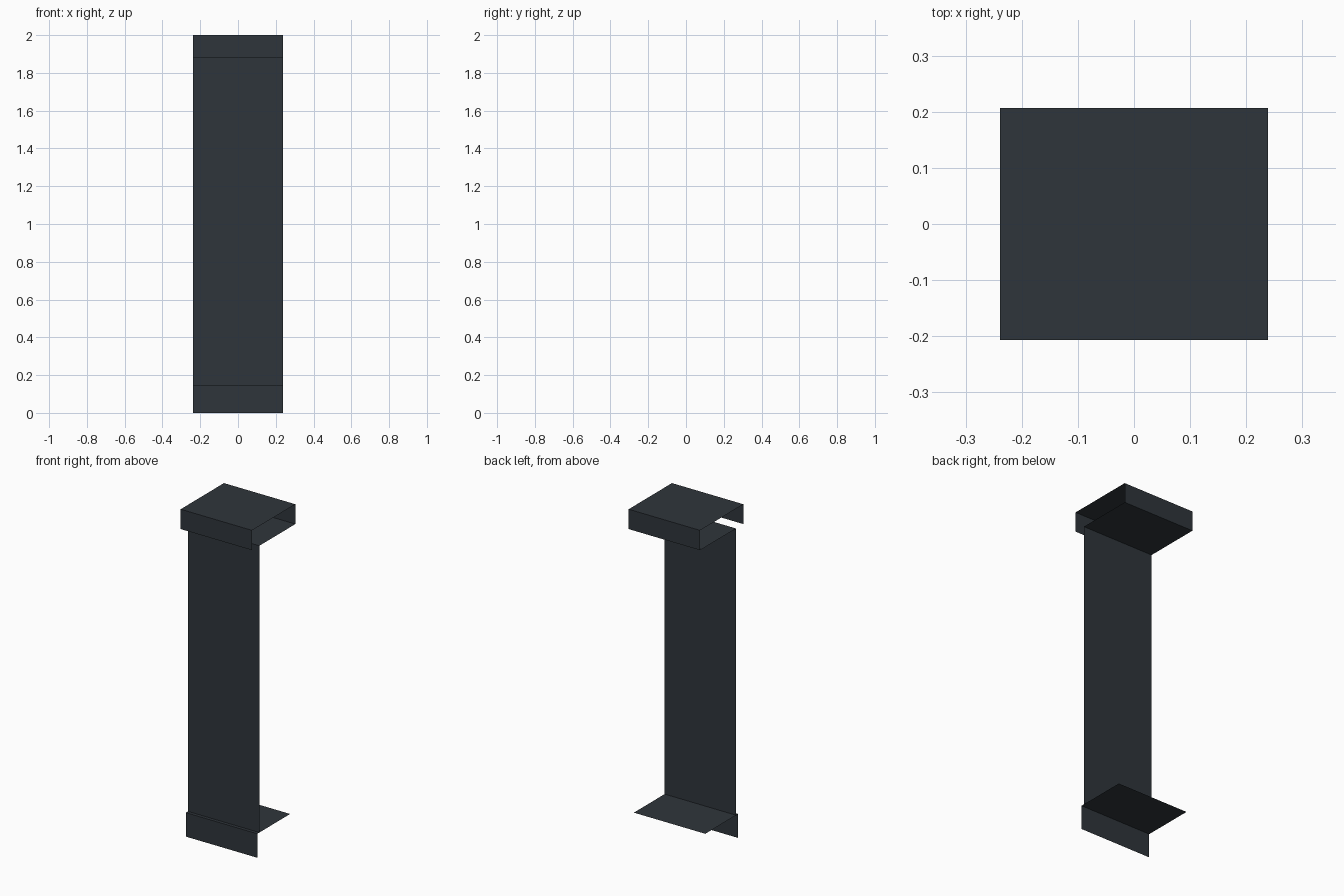
import bpy

if "Cube" in bpy.data.objects:
    bpy.data.objects.remove(bpy.data.objects["Cube"])

HALF_WIDTH = 0.239   # all parts are open-ended sheets running along x

slate = bpy.data.materials.new("dark_slate")
slate.diffuse_color = (0.028, 0.036, 0.044, 1.0)
slate.use_nodes = True
slate.node_tree.nodes["Principled BSDF"].inputs["Base Color"].default_value = slate.diffuse_color


def sheet(name, profile):
    """Extrude an open (y, z) profile along x into flat panels."""
    verts = [(x, y, z) for y, z in profile for x in (-HALF_WIDTH, HALF_WIDTH)]
    faces = [(2 * i, 2 * i + 1, 2 * i + 3, 2 * i + 2) for i in range(len(profile) - 1)]
    mesh = bpy.data.meshes.new(name)
    mesh.from_pydata(verts, [], faces)
    mesh.materials.append(slate)
    obj = bpy.data.objects.new(name, mesh)
    bpy.context.collection.objects.link(obj)
    return obj


DEPTH, BASE_DEPTH, PANEL_Y = 0.207, 0.157, -0.137
CAP_Z, BASE_Z, TOP_Z = 1.88, 0.145, 2.0

# Top box: front, lid, back and an underside reaching the front panel
sheet("top_box", [(-DEPTH, CAP_Z), (-DEPTH, TOP_Z), (DEPTH, TOP_Z),
                  (DEPTH, CAP_Z), (PANEL_Y, CAP_Z)])

# Tall upright panel
sheet("front_panel", [(PANEL_Y, BASE_Z), (PANEL_Y, CAP_Z)])

# Base: kick plate and bottom shelf
sheet("base", [(-BASE_DEPTH, 0.0), (-BASE_DEPTH, BASE_Z), (BASE_DEPTH, BASE_Z)])
